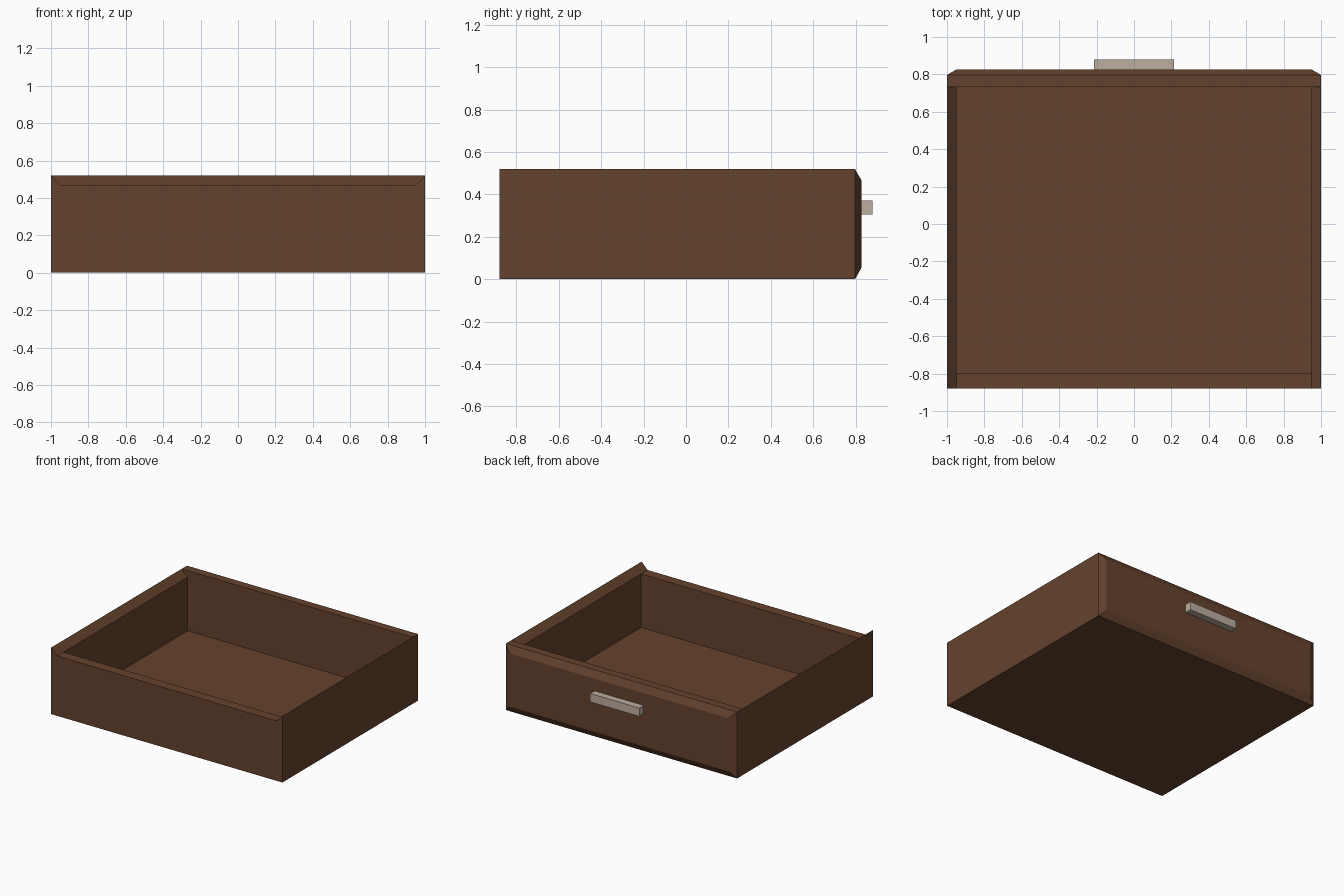
import bpy

if "Cube" in bpy.data.objects:
    bpy.data.objects.remove(bpy.data.objects["Cube"])


def material(name, rgb):
    m = bpy.data.materials.new(name)
    m.diffuse_color = (*rgb, 1)
    m.use_nodes = True
    m.node_tree.nodes["Principled BSDF"].inputs["Base Color"].default_value = m.diffuse_color
    return m


wood = material("brown_wood", (0.130, 0.055, 0.027))
metal = material("pale_metal", (0.51, 0.42, 0.35))


def loft(name, start, end, mat, middle=None):
    """Solid joining matching closed outlines, capped at both ends."""
    rings = [start] + ([middle] if middle else []) + [end]
    n = len(start)
    verts = [v for ring in rings for v in ring]
    faces = [list(range(n))[::-1], [(len(rings) - 1) * n + i for i in range(n)]]
    for r in range(len(rings) - 1):
        for i in range(n):
            j = (i + 1) % n
            faces.append([r * n + i, r * n + j, (r + 1) * n + j, (r + 1) * n + i])
    me = bpy.data.meshes.new(name)
    me.from_pydata(verts, [], faces)
    ob = bpy.data.objects.new(name, me)
    bpy.context.collection.objects.link(ob)
    me.materials.append(mat)
    # consistent outward normals
    import bmesh
    bm = bmesh.new()
    bm.from_mesh(me)
    bmesh.ops.recalc_face_normals(bm, faces=bm.faces)
    bm.to_mesh(me)
    bm.free()
    return ob


def rect(x, y, z0, z1):
    """Upright rectangle of half width x at depth y."""
    return [(-x, y, z0), (x, y, z0), (x, y, z1), (-x, y, z1)]


W, IN = 1.0, 0.948          # outer and inner half widths
H, LOW = 0.52, 0.468        # outer rim and inner rim heights
BACK, FACE = -0.88, 0.732   # far wall and inside of the face panel

# bottom board and plain end wall
loft("bottom_board", rect(IN, BACK + 0.08, 0, 0.05), rect(IN, FACE, 0, 0.05), wood)
loft("end_wall", rect(IN, BACK, 0, LOW), rect(IN, BACK + 0.08, 0, LOW), wood)

# side walls with rims sloping inward
for side, s in (("left", -1), ("right", 1)):
    outline = [(s * W, 0), (s * IN, 0), (s * IN, LOW), (s * W, H)]
    loft(side + "_wall", [(x, BACK, z) for x, z in outline],
         [(x, FACE, z) for x, z in outline], wood)

# face panel with chamfered outer border
loft("face_panel", rect(W, FACE, 0, H), rect(IN, 0.827, 0.052, LOW), wood,
     middle=rect(W, 0.797, 0, H))

# pull handle
loft("handle", rect(0.213, 0.825, 0.306, 0.372), rect(0.213, 0.88, 0.306, 0.372), metal)
